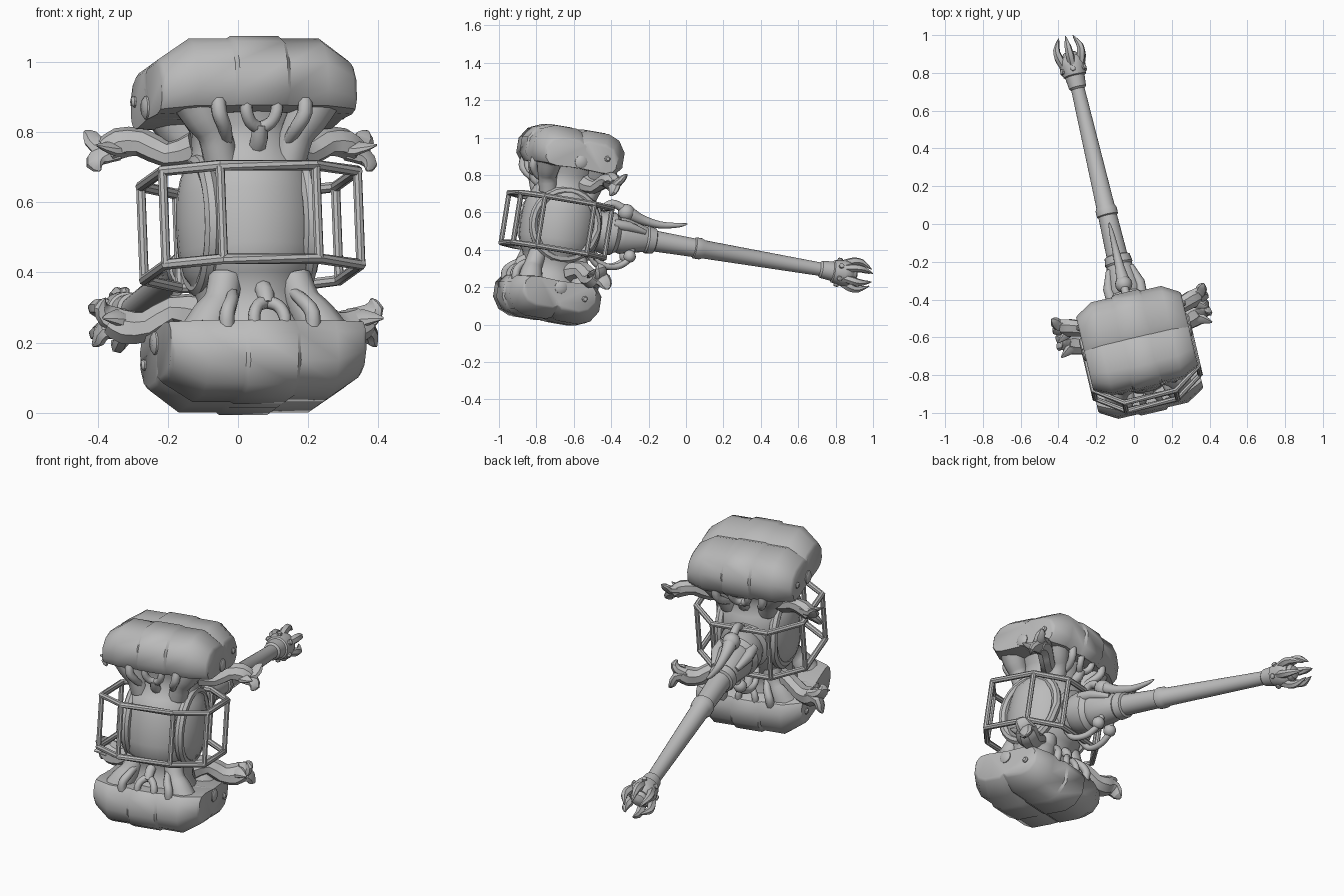
import bpy, bmesh, math
from mathutils import Vector, Matrix

cube = bpy.data.objects.get("Cube")
if cube:
    bpy.data.objects.remove(cube, do_unlink=True)

metal = bpy.data.materials.new("grey metal")
metal.use_nodes = True
GREY = (0.5, 0.5, 0.5, 1)
metal.diffuse_color = GREY
metal.node_tree.nodes["Principled BSDF"].inputs["Base Color"].default_value = GREY

# Working frame: x across the head, y along the handle, z along the head
FRAME = (Matrix.Translation((0.03, -0.68, 0.534))
         @ Matrix.Rotation(math.radians(13.2), 4, 'Z')
         @ Matrix.Rotation(math.radians(-9.4), 4, 'X'))


def finish(name, bm, angle=35):
    bmesh.ops.recalc_face_normals(bm, faces=bm.faces)
    bm.transform(FRAME)
    mesh = bpy.data.meshes.new(name)
    bm.to_mesh(mesh)
    bm.free()
    mesh.materials.append(metal)
    obj = bpy.data.objects.new(name, mesh)
    bpy.context.collection.objects.link(obj)
    bpy.ops.object.select_all(action='DESELECT')
    obj.select_set(True)
    bpy.context.view_layer.objects.active = obj
    bpy.ops.object.shade_smooth_by_angle(angle=math.radians(angle))


def skin(bm, rings, closed=False):
    """Join rings of points into a solid."""
    loops = [[bm.verts.new(p) for p in ring] for ring in rings]
    n = len(loops[0])
    pairs = list(zip(loops, loops[1:]))
    if closed:
        pairs.append((loops[-1], loops[0]))
    for a, b in pairs:
        for i in range(n):
            bm.faces.new((a[i], a[(i + 1) % n], b[(i + 1) % n], b[i]))
    if not closed:
        bm.faces.new(loops[0][::-1])
        bm.faces.new(loops[-1])


def tube(bm, path, radii, sides=8, closed=False, smooth=0, flat=1.0):
    """Sweep a circle along a path with a radius at each point."""
    pts = [Vector(p) for p in path]
    if not isinstance(radii, (list, tuple)):
        radii = [radii] * len(pts)
    if smooth:
        new, rad, last = [], [], len(pts) - 1
        for i in range(last):
            p0, p1, p2, p3 = (pts[max(0, i - 1)], pts[i], pts[i + 1], pts[min(last, i + 2)])
            for k in range(smooth):
                t = k / smooth
                new.append(0.5 * (2 * p1 + (p2 - p0) * t + (2 * p0 - 5 * p1 + 4 * p2 - p3) * t * t
                                  + (3 * p1 - p0 - 3 * p2 + p3) * t ** 3))
                rad.append(radii[i] + (radii[i + 1] - radii[i]) * t)
        pts, radii = new + [pts[-1]], rad + [radii[-1]]
    rings, side, n = [], None, len(pts)
    for i, p in enumerate(pts):
        a = pts[i - 1] if (i or closed) else p
        b = pts[(i + 1) % n] if (i < n - 1 or closed) else p
        d = (b - a).normalized()
        if side is None:
            side = d.orthogonal()
        side = (side - d * side.dot(d)).normalized()
        up = d.cross(side)
        rings.append([p + radii[i] * (side * math.cos(t) + up * math.sin(t) * flat)
                      for t in (math.tau * k / sides for k in range(sides))])
    skin(bm, rings, closed)


def turned(bm, profile, axis, sides=24):
    """Solid of (position, radius) steps along one axis."""
    rings = []
    for h, r in profile:
        ring = []
        for k in range(sides):
            c, s = r * math.cos(math.tau * k / sides), r * math.sin(math.tau * k / sides)
            ring.append((c, h, s) if axis == 'Y' else (c, s, h))
        rings.append(ring)
    skin(bm, rings)


def mirrored(path, sx=1, sy=1, sz=1):
    return [(x * sx, y * sy, z * sz) for x, y, z in path]


# Striking blocks: two armoured lobes at each end, chamfered towards the sides
LOBE = [(.02, .31), (-.16, .30), (-.22, .31), (-.25, .35), (-.25, .43),
        (-.21, .49), (-.15, .515), (-.03, .515), (.02, .49)]
STATIONS = [(.285, .78, .68), (.275, .82, .74), (.19, 1, 1), (.08, 1, 1), (.07, 1.04, 1.03)]
stations = [(-x, d, c) for x, d, c in STATIONS] + STATIONS[::-1]
for sz, end in ((1, "upper"), (-1, "lower")):
    for sy, face in ((1, "front"), (-1, "back")):
        bm = bmesh.new()
        skin(bm, [[(x, sy * y * depth, sz * (.30 + (z - .30) * crown)) for y, z in LOBE]
                  for x, depth, crown in stations])
        finish(f"{end}_{face}_block", bm, 40)

# Drum body with flared necks
bm = bmesh.new()
half = [(0, .207), (.08, .203), (.14, .19), (.16, .175), (.21, .155), (.27, .155), (.33, .19), (.36, .20)]
turned(bm, [(-h, r) for h, r in reversed(half[1:])] + half, 'Z', 32)
finish("drum_body", bm)

# Round side housings on the drum
for sx, name in ((1, "left"), (-1, "right")):
    bm = bmesh.new()
    arc = [(sx * .145, .175 * math.cos(a), .18 * math.sin(a)) for a in (math.tau * k / 28 for k in range(28))]
    tube(bm, arc, .025, 8, closed=True)
    tube(bm, [(0, 0, 0), (sx * .14, 0, 0), (sx * .16, 0, 0)], [.16, .16, .12], 24)
    finish(f"{name}_side_housing", bm)

# Sinewy struts and short pipes between necks and blocks
bm = bmesh.new()
for sz in (1, -1):
    for sy in (1, -1):
        for sx in (1, -1):
            tube(bm, mirrored([(.10, -.11, .17), (.12, -.13, .24), (.15, -.14, .29), (.18, -.145, .35)], sx, sy, sz),
                 [.05, .05, .062, .075], 10, smooth=3)
            tube(bm, mirrored([(.09, -.15, .22), (.105, -.195, .25), (.125, -.22, .29), (.125, -.21, .35)], sx, sy, sz),
                 [.016, .02, .022, .022], 8, smooth=3)
            tube(bm, mirrored([(.0, -.18, .25), (.03, -.20, .265), (.045, -.215, .30), (.04, -.21, .35)], sx, sy, sz),
                 [.02, .018, .018, .018], 8, smooth=3)
        tube(bm, mirrored([(0, -.14, .20), (0, -.175, .225), (0, -.19, .26)], 1, sy, sz), [.025, .026, .022], 8)
finish("neck_struts", bm, 50)

# Bolts on the block sides
bm = bmesh.new()
for sx in (1, -1):
    for sz in (1, -1):
        tube(bm, mirrored([(.18, 0, .34), (.29, 0, .34), (.298, 0, .34)], sx, 1, sz), [.034, .034, .022], 12)
        tube(bm, mirrored([(.24, .14, .38), (.29, .14, .38), (.297, .14, .38)], sx, 1, sz), [.016, .016, .01], 8)
finish("side_bolts", bm)

# Guard cage: two eight-sided rails joined by uprights
corners = [(.14, -.265), (.285, -.165), (.285, .11), (.15, .24)]
loop = corners + [(-x, y) for x, y in reversed(corners)]
LOW, HIGH = -.14, .13
bm = bmesh.new()
for z in (LOW, HIGH):
    tube(bm, [(x, y, z) for x, y in loop], .0155, 8, closed=True)
for x, y in loop:
    tube(bm, [(x, y, LOW), (x, y, HIGH)], .0135, 8)
finish("guard_cage", bm)

# Jaw-tipped side arms, stouter at the lower end
for sz, end, stout in ((1, "upper", 1.0), (-1, "lower", 1.2)):
    for sx, name in ((1, "left"), (-1, "right")):
        bm = bmesh.new()
        arms = [([(.13, .08, .24), (.20, .12, .225), (.27, .15, .265), (.33, .17, .265), (.365, .18, .245)],
                 [.055, .043, .046, .052, .045], .8),
                ([(.33, .18, .26), (.385, .20, .265), (.40, .22, .295), (.415, .23, .31)], [.045, .036, .026, .005], .6),
                ([(.34, .18, .25), (.385, .18, .23), (.40, .17, .205), (.39, .16, .185)], [.045, .036, .028, .005], .6),
                ([(.31, .17, .255), (.36, .14, .245), (.41, .11, .25)], [.036, .028, .004], .6)]
        for path, radii, flat in arms:
            tube(bm, mirrored(path, sx, 1, sz), [r * stout for r in radii], 8, smooth=2, flat=flat)
        finish(f"{end}_{name}_jaw_arm", bm, 30)

# Handle: socket, long shaft and tip collar
bm = bmesh.new()
turned(bm, [(.10, .14), (.20, .13), (.21, .105), (.25, .115), (.30, .115), (.325, .095), (.35, .10),
            (.48, .068), (.49, .074), (.53, .068), (.535, .056), (.75, .05), (.755, .057), (.79, .057),
            (.805, .049), (1.45, .036), (1.46, .046), (1.52, .052), (1.525, .06), (1.58, .07),
            (1.61, .066), (1.63, .05)], 'Y', 24)
finish("handle", bm)

# Tip claws and studs
bm = bmesh.new()
for k in range(6):
    a = math.tau * (k + .5) / 6
    c, s = math.cos(a), math.sin(a)
    tube(bm, [(c * r, y, s * r) for y, r in ((1.58, .052), (1.63, .07), (1.675, .073), (1.735, .045))],
         [.02, .023, .018, .002], 6, smooth=3)
    tube(bm, [(c * r, 1.555, s * r) for r in (.05, .074, .078)], [.014, .014, .008], 8)
turned(bm, [(1.62, .05), (1.65, .035), (1.66, .01)], 'Y', 12)
finish("tip_claws", bm)

# Curved horn above the handle, hose loops around the socket
bm = bmesh.new()
tube(bm, [(0, .22, .12), (0, .27, .16), (0, .33, .145), (0, .38, .12), (0, .45, .10),
          (0, .55, .09), (0, .65, .105), (0, .695, .12)],
     [.02, .021, .023, .036, .026, .019, .012, .003], 10, smooth=4)
bmesh.ops.create_uvsphere(bm, u_segments=14, v_segments=8, radius=.046,
                          matrix=Matrix.Translation((0, .355, .125)))
for sx in (1, -1):
    tube(bm, [(sx * .06, .20, -.12), (sx * .07, .26, -.175), (sx * .06, .34, -.17),
              (sx * .05, .40, -.12), (sx * .04, .41, -.06)], .017, 8, smooth=4)
    bmesh.ops.create_uvsphere(bm, u_segments=12, v_segments=8, radius=.034,
                              matrix=Matrix.Translation((sx * .05, .40, -.105)))
    tube(bm, [(sx * .08, .28, .05), (sx * .085, .36, .05), (sx * .06, .46, .035)], [.03, .028, .015], 8)
finish("horn_and_hoses", bm, 50)
